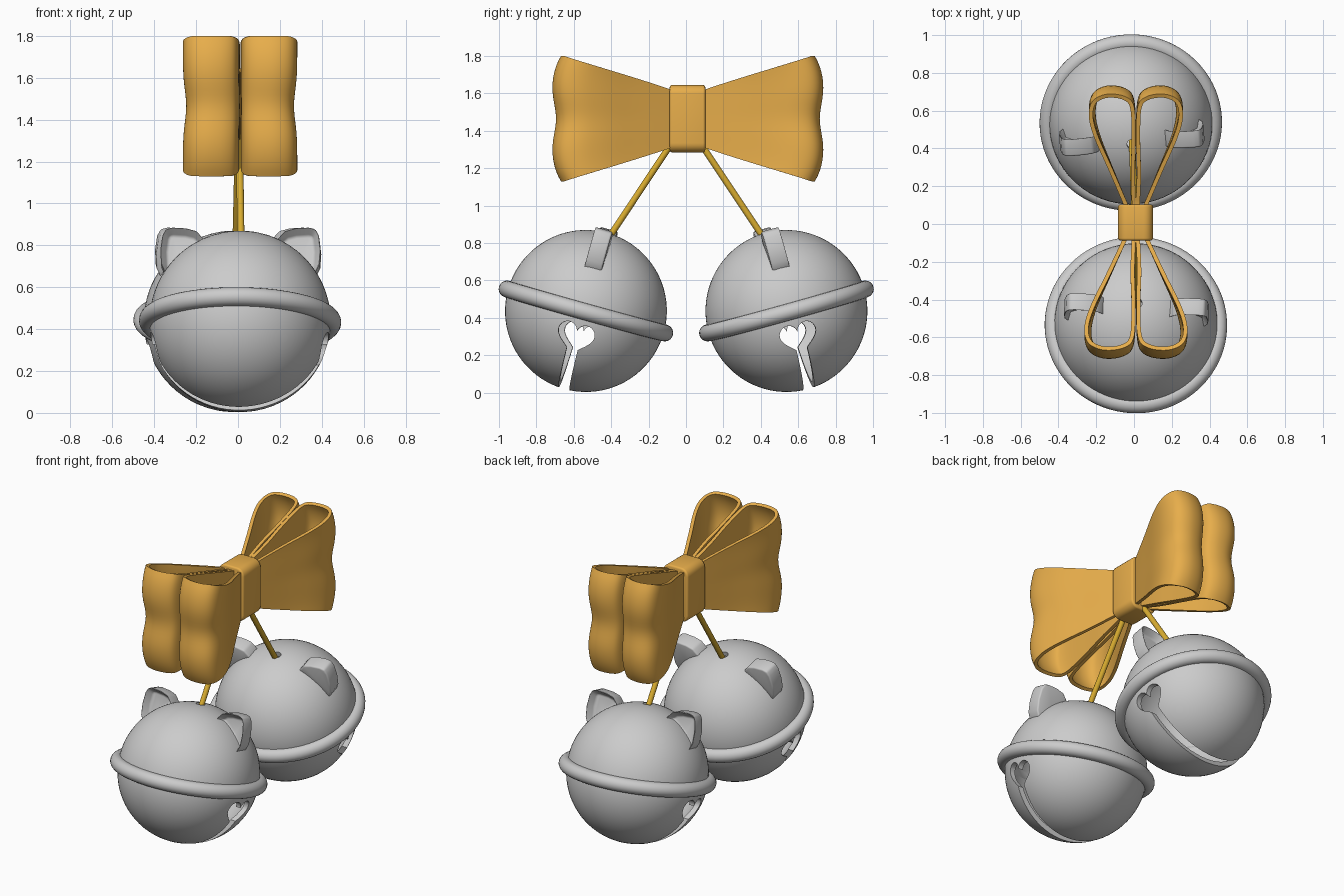
import bpy, bmesh, math
from mathutils import Vector, Matrix

if "Cube" in bpy.data.objects:
    bpy.data.objects.remove(bpy.data.objects["Cube"])


def material(name, rgb):
    m = bpy.data.materials.new(name)
    m.diffuse_color = (*rgb, 1)
    m.use_nodes = True
    m.node_tree.nodes["Principled BSDF"].inputs["Base Color"].default_value = m.diffuse_color
    return m


BOW = material("bow_gold", (0.8, 0.42, 0.07))
CORD = material("cord_gold", (0.7, 0.42, 0.03))


def to_object(name, bm, matrix=None, mat=None):
    bmesh.ops.recalc_face_normals(bm, faces=bm.faces)
    me = bpy.data.meshes.new(name)
    bm.to_mesh(me)
    bm.free()
    ob = bpy.data.objects.new(name, me)
    bpy.context.collection.objects.link(ob)
    if matrix:
        ob.matrix_world = matrix
    if mat:
        me.materials.append(mat)
    return ob


def finish(ob, angle=40):
    bpy.ops.object.select_all(action='DESELECT')
    bpy.context.view_layer.objects.active = ob
    ob.select_set(True)
    for m in list(ob.modifiers):
        bpy.ops.object.modifier_apply(modifier=m.name)
    bpy.ops.object.shade_smooth_by_angle(angle=math.radians(angle))


def bevel(ob, width, segments=3):
    m = ob.modifiers.new("bevel", 'BEVEL')
    m.width, m.segments, m.limit_method = width, segments, 'ANGLE'


def prism(points, offset):
    """Extrude a polygon of 3D points; returns bmesh and its two caps."""
    bm = bmesh.new()
    a = [bm.verts.new(p) for p in points]
    b = [bm.verts.new(Vector(p) + Vector(offset)) for p in points]
    caps = bm.faces.new(a), bm.faces.new(b)
    for i in range(len(a)):
        j = (i + 1) % len(a)
        bm.faces.new((a[i], a[j], b[j], b[i]))
    return bm, caps


def cut(ob, cutter):
    cutter.hide_render = True
    m = ob.modifiers.new("cut", 'BOOLEAN')
    m.operation, m.solver, m.object = 'DIFFERENCE', 'EXACT', cutter


def catmull(pts, steps):
    pts = [Vector(p) for p in pts]
    pts = [2 * pts[0] - pts[1]] + pts + [2 * pts[-1] - pts[-2]]
    out = []
    for i in range(1, len(pts) - 2):
        a, b, c, d = pts[i - 1:i + 3]
        for k in range(steps):
            t = k / steps
            out.append(0.5 * (2 * b + (c - a) * t + (2 * a - 5 * b + 4 * c - d) * t * t
                              + (3 * b - a - 3 * c + d) * t ** 3))
    return out + [pts[-2]]


def make_cord(name, a, b):
    a, b = Vector(a), Vector(b)
    bm = bmesh.new()
    bmesh.ops.create_cone(bm, cap_ends=True, segments=16, radius1=0.017,
                          radius2=0.017, depth=(b - a).length)
    rot = (b - a).to_track_quat('Z', 'Y').to_matrix().to_4x4()
    finish(to_object(name, bm, Matrix.Translation((a + b) / 2) @ rot, CORD))


EAR = [(0.17, 0.385), (0.21, 0.432), (0.26, 0.446), (0.325, 0.45), (0.358, 0.442),
       (0.374, 0.41), (0.383, 0.34), (0.379, 0.27), (0.355, 0.22), (0.27, 0.30)]


def make_bell(label, centre, yaw):
    mw = (Matrix.Translation(centre) @ Matrix.Rotation(math.radians(yaw), 4, 'Z')
          @ Matrix.Rotation(math.radians(-15.6), 4, 'X'))
    # hollow shell
    bm = bmesh.new()
    bmesh.ops.create_uvsphere(bm, u_segments=72, v_segments=40, radius=0.433)
    shell = to_object(label + "_bell_shell", bm, mw)
    bm = bmesh.new()
    bmesh.ops.create_uvsphere(bm, u_segments=72, v_segments=40, radius=0.4)
    inner = to_object("cavity_cutter", bm, mw)
    # heart-ended slot running under the bell
    pts = []
    for i in range(41):
        t = -2.406 + 4.812 * i / 40
        y = 16 * math.sin(t) ** 3
        z = 13 * math.cos(t) - 5 * math.cos(2 * t) - 2 * math.cos(3 * t) - math.cos(4 * t)
        pts.append((-0.6, y * 0.0062, z * 0.0062 - 0.145))
    pts += [(-0.6, 0.03, -0.6), (-0.6, -0.03, -0.6)]
    slot = to_object("slot_cutter", prism(pts, (1.2, 0, 0))[0], mw)
    # cord hole at the top
    bm = bmesh.new()
    bmesh.ops.create_cone(bm, cap_ends=True, segments=24, radius1=0.028, radius2=0.028,
                          depth=0.3, matrix=Matrix.Translation((0, 0, 0.4)))
    hole = to_object("hole_cutter", bm, mw)
    bpy.context.view_layer.update()
    for c in (inner, slot, hole):
        cut(shell, c)
    finish(shell, 30)
    for c in (inner, slot, hole):
        bpy.data.objects.remove(c)
    # rim ring
    bpy.ops.mesh.primitive_torus_add(major_radius=0.438, minor_radius=0.045,
                                     major_segments=80, minor_segments=20)
    ring = bpy.context.object
    ring.name = label + "_bell_ring"
    ring.matrix_world = mw
    finish(ring)
    # ears with a hollow outward face
    for s in (-1, 1):
        bm, caps = prism([(s * x, -0.062, z) for x, z in EAR], (0, 0.1, 0))
        bm.normal_update()
        bmesh.ops.inset_region(bm, faces=[caps[0]], thickness=0.03)
        bmesh.ops.translate(bm, verts=caps[0].verts, vec=(0, 0.05, 0))
        ear = to_object(label + ("_left_ear" if s < 0 else "_right_ear"), bm, mw)
        bevel(ear, 0.018)
        finish(ear, 50)
    make_cord(label + "_cord", mw @ Vector((0, 0, 0.37)), (0.005, 0, 1.45))


make_bell("front", (0.01, -0.535, 0.437), -2.5)
make_bell("back", (-0.017, 0.537, 0.437), 184)

# bow loops: teardrop path seen from above, ribbon height growing outward
LOOP = [(0.035, 0.05), (0.13, 0.27), (0.21, 0.45), (0.238, 0.56), (0.22, 0.635), (0.15, 0.668),
        (0.06, 0.655), (0.018, 0.6), (0.012, 0.42), (0.016, 0.25), (0.008, 0.05)]
ROWS = 24


def make_loop(name, sx, sy, wide):
    bm = bmesh.new()
    grid = []
    for p in catmull(LOOP, 6):
        f = min(1, max(0, (p.y - 0.08) / 0.57))
        h = 0.15 + 0.18 * f ** 0.95
        col = []
        for r in range(ROWS + 1):
            v = 2 * r / ROWS - 1
            bulge = (1 - v ** 4) * (1 - 0.5 * math.exp(-(v / 0.35) ** 2))
            pinch = 1 - 0.07 * f * math.exp(-(v / 0.35) ** 2)
            col.append(bm.verts.new((0.01 + sx * wide * p.x * pinch,
                                     0.01 + sy * p.y * (1 + 0.075 * f * bulge),
                                     1.465 + v * h)))
        grid.append(col)
    for a, b in zip(grid, grid[1:]):
        for r in range(ROWS):
            bm.faces.new((a[r], b[r], b[r + 1], a[r + 1]))
    ob = to_object(name, bm, None, BOW)
    m = ob.modifiers.new("thickness", 'SOLIDIFY')
    m.thickness, m.offset = 0.022, 0
    finish(ob)


for sy, end, wide in ((-1, "front", 1.1), (1, "back", 1.0)):
    for sx, side in ((-1, "left"), (1, "right")):
        make_loop(f"bow_{end}_{side}_loop", sx, sy, wide)

# bow knot
bm = bmesh.new()
bmesh.ops.create_cube(bm, size=1, matrix=Matrix.Diagonal((0.185, 0.19, 0.36, 1)))
along = [e for e in bm.edges if abs(e.verts[0].co.y - e.verts[1].co.y) > 0.1]
bmesh.ops.bevel(bm, geom=along, offset=0.05, segments=6, profile=0.5, affect='EDGES')
knot = to_object("bow_knot", bm, Matrix.Translation((0.008, 0.008, 1.465)), BOW)
bevel(knot, 0.012)
finish(knot)
